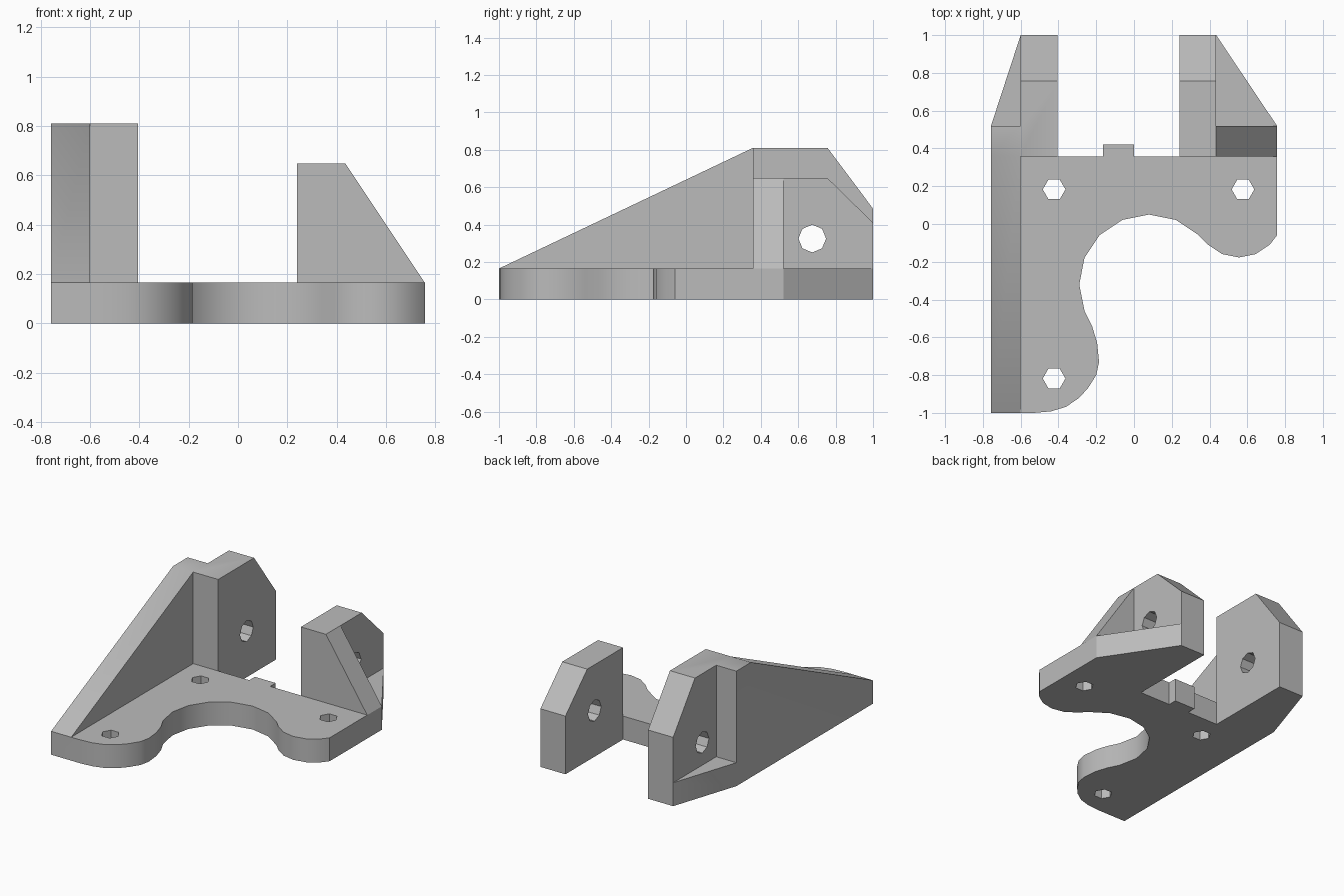
import bpy, bmesh, math
from mathutils import Vector

cube = bpy.data.objects.get("Cube")
if cube:
    bpy.data.objects.remove(cube, do_unlink=True)

grey = bpy.data.materials.new("plain grey")
grey.use_nodes = True
grey.diffuse_color = (0.5, 0.5, 0.5, 1)
grey.node_tree.nodes["Principled BSDF"].inputs["Base Color"].default_value = (0.5, 0.5, 0.5, 1)

T = 0.165                                   # plate thickness
OUT, IN = 0.757, 0.6                        # outer side, inner face of side wall
BACK, STEP = 0.358, 0.52                    # plate back edge, end of the gussets


def prism(name, points, axis, start, end):
    """Extrude a flat profile along x, y or z."""
    i = "xyz".index(axis)
    bm = bmesh.new()
    verts = []
    for p in points:
        c = list(p)
        c.insert(i, start)
        verts.append(bm.verts.new(c))
    face = bm.faces.new(verts)
    ext = bmesh.ops.extrude_face_region(bm, geom=[face])["geom"]
    move = Vector((0, 0, 0))
    move[i] = end - start
    bmesh.ops.translate(bm, vec=move, verts=[g for g in ext if isinstance(g, bmesh.types.BMVert)])
    bmesh.ops.recalc_face_normals(bm, faces=bm.faces)
    mesh = bpy.data.meshes.new(name)
    bm.to_mesh(mesh)
    bm.free()
    mesh.materials.append(grey)
    obj = bpy.data.objects.new(name, mesh)
    bpy.context.collection.objects.link(obj)
    return obj


def arc(cx, cy, r, first, last, steps):
    angles = [math.radians(first + (last - first) * k / steps) for k in range(steps + 1)]
    return [(cx + r * math.cos(a), cy + r * math.sin(a)) for a in angles]


def combine(body, other, operation):
    mod = body.modifiers.new(operation, 'BOOLEAN')
    mod.operation, mod.solver, mod.object = operation, 'EXACT', other
    bpy.context.view_layer.objects.active = body
    bpy.ops.object.modifier_apply(modifier=mod.name)
    bpy.data.objects.remove(other, do_unlink=True)


# Base plate: back edge with tab, right lobe, round cutout, front lobe
outline = [(-OUT, -1), (-OUT, STEP), (-IN, 1), (-0.405, 1), (-0.405, BACK),
           (-0.163, BACK), (-0.163, 0.42), (0, 0.42), (0, BACK), (0.24, BACK),
           (0.24, 1), (0.435, 1), (OUT, STEP), (OUT, -0.06)]
outline += arc(0.555, 0.055, 0.232, 315, 225, 4)
outline += arc(0.08, -0.32, 0.37, 45, 202.5, 7)
outline += [(-0.222, -0.54), (-0.195, -0.63), (-0.185, -0.73), (-0.2, -0.8), (-0.243, -0.868),
            (-0.29, -0.92), (-0.36, -0.968), (-0.44, -0.992), (-0.53, -1)]
body = prism("mounting_bracket", outline, "z", 0, T)


def lug(name, x0, x1, top, low):
    return prism(name, [(BACK, T), (BACK, top), (0.757, top), (1, low), (1, T)], "x", x0, x1)


# Sloped side wall, two lugs and the triangular gusset
parts = [
    prism("side_wall", [(-1, T), (BACK, 0.81), (STEP, 0.81), (STEP, T)], "x", -OUT, -IN),
    lug("tall_lug", -IN, -0.405, 0.81, 0.485),
    lug("short_lug", 0.24, 0.435, 0.648, 0.41),
    prism("gusset", [(0.435, T), (0.435, 0.648), (OUT, T)], "y", BACK, STEP),
]
for part in parts:
    combine(body, part, 'UNION')

# Pivot hole through both lugs, hexagonal screw holes through the plate
holes = [prism("pivot_hole", arc(0.675, 0.325, 0.074, 0, 315, 7), "x", -0.9, 0.9)]
for x, y in [(-0.423, 0.183), (0.577, 0.183), (-0.423, -0.818)]:
    holes.append(prism("screw_hole", arc(x, y, 0.06, 0, 300, 5), "z", -0.1, 0.3))
for hole in holes:
    combine(body, hole, 'DIFFERENCE')

# Merge coplanar seams
bm = bmesh.new()
bm.from_mesh(body.data)
bmesh.ops.remove_doubles(bm, verts=bm.verts, dist=0.0002)
bmesh.ops.dissolve_limit(bm, angle_limit=0.01, verts=bm.verts, edges=bm.edges)
bm.to_mesh(body.data)
bm.free()

bpy.ops.object.select_all(action='DESELECT')
body.select_set(True)
bpy.context.view_layer.objects.active = body
bpy.ops.object.shade_smooth_by_angle(angle=math.radians(30))
